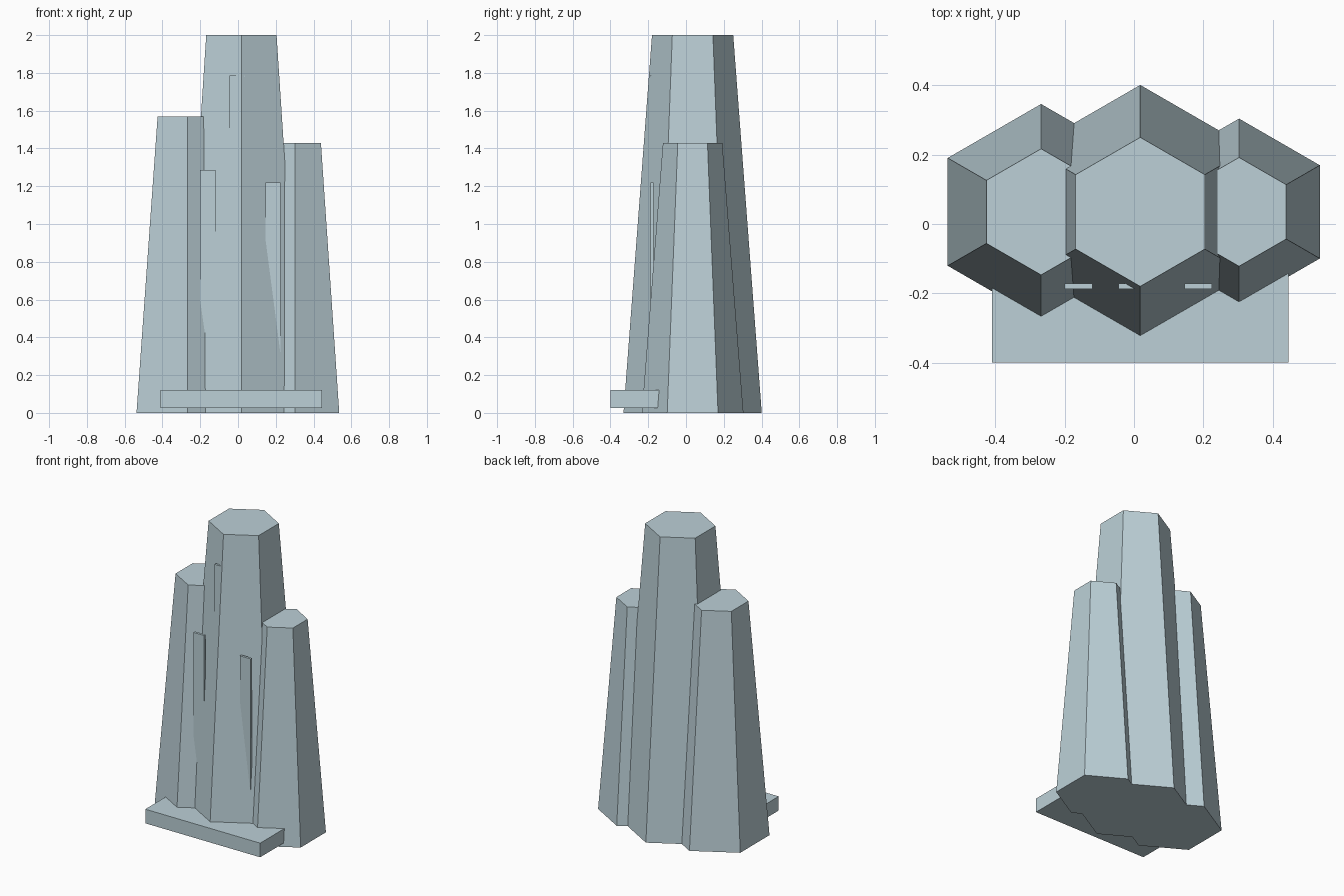
import bpy

cube = bpy.data.objects.get("Cube")
if cube:
    bpy.data.objects.remove(cube, do_unlink=True)

# Single pale blue-grey colour
stone = bpy.data.materials.new("pale_blue_grey")
colour = (0.503, 0.631, 0.680, 1)
stone.use_nodes = True
stone.diffuse_color = colour
stone.node_tree.nodes["Principled BSDF"].inputs["Base Color"].default_value = colour


def finish(name):
    obj = bpy.context.object
    obj.name = name
    obj.data.materials.append(stone)
    return obj


def column(name, x, base_radius, top_radius, height):
    """Tapered six-sided column with a corner facing the front."""
    bpy.ops.mesh.primitive_cone_add(
        vertices=6, radius1=base_radius, radius2=top_radius,
        depth=height, location=(x, 0.035, height / 2))
    return finish(name)


def box(name, low, high):
    """Box between two opposite corners."""
    centre = [(a + b) / 2 for a, b in zip(low, high)]
    bpy.ops.mesh.primitive_cube_add(size=1, location=centre)
    obj = finish(name)
    obj.scale = [b - a for a, b in zip(low, high)]
    bpy.ops.object.transform_apply(location=False, rotation=False, scale=True)
    return obj


# Three overlapping columns
column("centre_column", 0.018, 0.366, 0.215, 2.0)
column("right_column", -0.268, 0.311, 0.182, 1.57)
column("left_column", 0.303, 0.269, 0.157, 1.43)

# Ledge across the front of the base
box("front_ledge", (-0.41, -0.4, 0.025), (0.445, -0.1, 0.12))

# Thin upright slats that sink into the sloping front
for name, x, top in (("right_slat", -0.2, 1.285),
                     ("upper_slat", -0.045, 1.785),
                     ("left_slat", 0.145, 1.22)):
    box(name, (x, -0.188, 0.3), (x + 0.08, -0.172, top))
